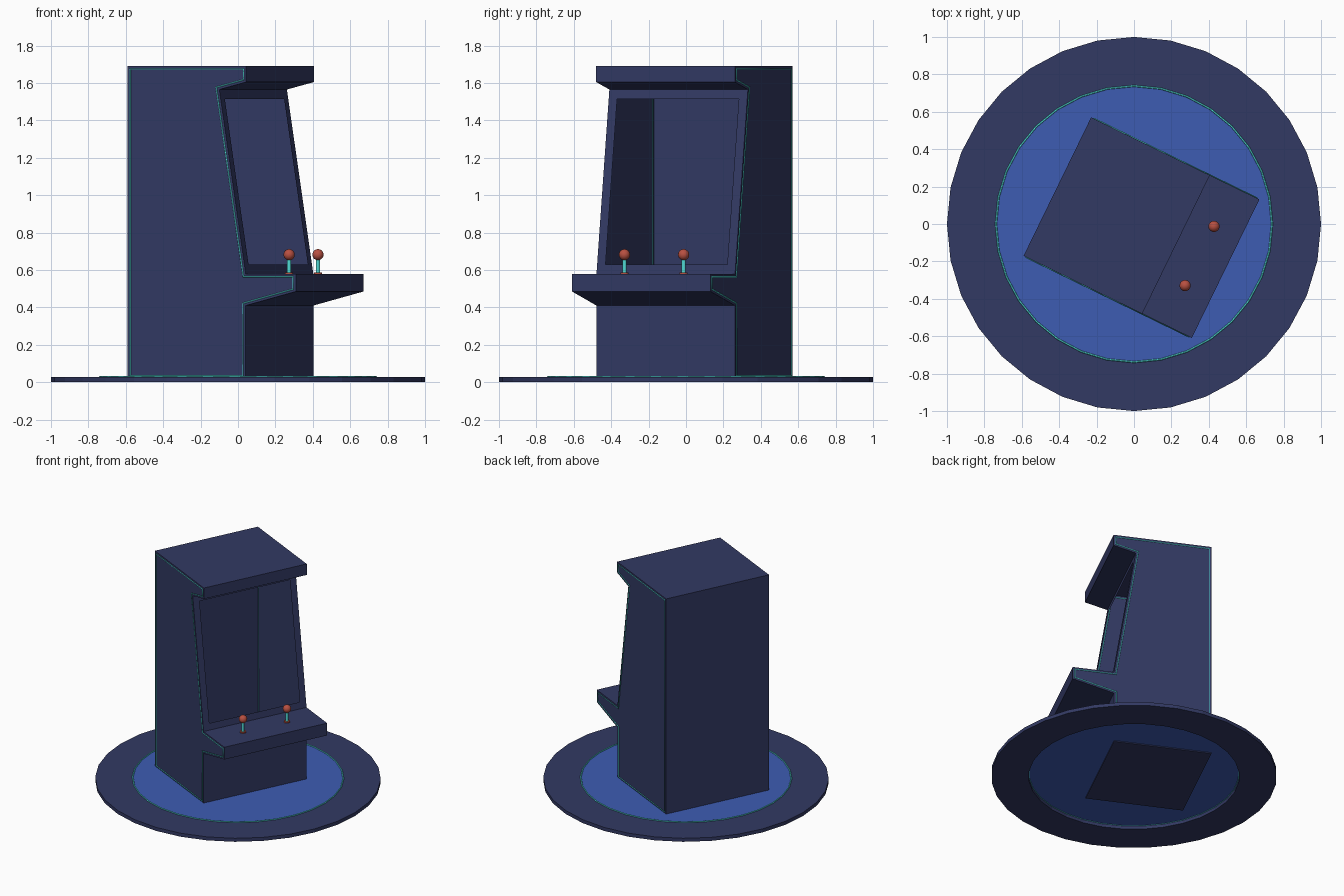
import bpy, bmesh, math
from mathutils import Vector, Matrix

if "Cube" in bpy.data.objects:
    bpy.data.objects.remove(bpy.data.objects["Cube"])

TURN = Matrix.Rotation(math.radians(-26), 4, 'Z')   # cabinet is turned on its base
HALF = 0.412                                        # half cabinet width
RING_R = 0.738


def material(name, rgb):
    m = bpy.data.materials.new(name)
    m.diffuse_color = (*rgb, 1)
    m.use_nodes = True
    m.node_tree.nodes["Principled BSDF"].inputs["Base Color"].default_value = m.diffuse_color
    return m


navy = material("navy", (0.032, 0.041, 0.125))
blue = material("blue", (0.048, 0.107, 0.45))
cyan = material("cyan", (0.08, 0.70, 0.66))
red = material("red", (0.48, 0.08, 0.053))


def add(name, bm, mat, matrix=Matrix(), smooth=False):
    me = bpy.data.meshes.new(name)
    bm.to_mesh(me)
    bm.free()
    me.materials.append(mat)
    for p in me.polygons:
        p.use_smooth = smooth
    ob = bpy.data.objects.new(name, me)
    ob.matrix_world = matrix
    bpy.context.collection.objects.link(ob)
    return ob


def tube(name, points, radius, mat, matrix=Matrix()):
    cu = bpy.data.curves.new(name, 'CURVE')
    cu.dimensions = '3D'
    cu.bevel_depth = radius
    cu.bevel_resolution = 1
    sp = cu.splines.new('POLY')
    sp.points.add(len(points) - 1)
    for p, co in zip(sp.points, points):
        p.co = (*co, 1)
    sp.use_cyclic_u = True
    cu.materials.append(mat)
    ob = bpy.data.objects.new(name, cu)
    ob.matrix_world = matrix
    bpy.context.collection.objects.link(ob)


def circle(r, z, n):
    return [(r * math.cos(2 * math.pi * i / n), r * math.sin(2 * math.pi * i / n), z)
            for i in range(n)]


def inset(points, d):
    # offset a counter-clockwise profile inwards with mitred corners
    out = []
    for i, p in enumerate(points):
        a = (Vector(p) - Vector(points[i - 1])).normalized()
        b = (Vector(points[(i + 1) % len(points)]) - Vector(p)).normalized()
        na, nb = Vector((-a.y, a.x)), Vector((-b.y, b.x))
        out.append(Vector(p) + (na + nb) * (d / (1 + na.dot(nb))))
    return out


# Base ring
N = 32
bm = bmesh.new()
loops = [[bm.verts.new(c) for c in circle(r, z, N)]
         for r, z in ((1, 0), (1, 0.027), (RING_R, 0.027), (RING_R, 0))]
for k in range(4):
    a, b = loops[k], loops[(k + 1) % 4]
    for i in range(N):
        j = (i + 1) % N
        bm.faces.new((a[i], a[j], b[j], b[i]))
bmesh.ops.recalc_face_normals(bm, faces=bm.faces)
add("base_ring", bm, navy)

# Blue floor inside the ring, with its glowing edge
bm = bmesh.new()
bm.faces.new([bm.verts.new(c) for c in circle(RING_R, 0.027, N)])
add("base_floor", bm, blue)
tube("base_light_ring", circle(RING_R, 0.029, N), 0.005, cyan)

# Cabinet: hollow extruded side profile (depth, height) with an open screen window
profile = [(-0.456, 0.02), (0.247, 0.02), (0.247, 0.41), (0.545, 0.485), (0.545, 0.58),
           (0.247, 0.58), (0.09, 1.565), (0.25, 1.605), (0.25, 1.69), (-0.456, 1.69)]
bm = bmesh.new()
left = [bm.verts.new((u, -HALF, z)) for u, z in profile]
right = [bm.verts.new((u, HALF, z)) for u, z in profile]
bm.faces.new(left)
bm.faces.new(right[::-1])
screen = None
for i in range(len(profile)):
    j = (i + 1) % len(profile)
    f = bm.faces.new((left[i], right[i], right[j], left[j]))
    if i == 5:
        screen = f
bmesh.ops.recalc_face_normals(bm, faces=bm.faces)
bmesh.ops.inset_region(bm, faces=[screen], thickness=0.05, use_even_offset=True)
bmesh.ops.delete(bm, geom=[screen], context='FACES')
add("cabinet", bm, navy, TURN)

# Glowing trim along both side panels
for side, v in (("left", -HALF), ("right", HALF)):
    tube(side + "_trim", [(p.x, v, p.y) for p in inset(profile, 0.016)], 0.005, cyan, TURN)

# Joysticks
for side, v in (("left", -0.176), ("right", 0.176)):
    for part, r, z0, z1 in (("collar", 0.022, 0.578, 0.588), ("stick", 0.011, 0.58, 0.665)):
        bm = bmesh.new()
        bmesh.ops.create_cone(bm, cap_ends=True, segments=16, radius1=r, radius2=r, depth=z1 - z0,
                              matrix=Matrix.Translation((0.39, v, (z0 + z1) / 2)))
        add(f"{side}_joystick_{part}", bm, red if part == "collar" else cyan, TURN)
    bm = bmesh.new()
    bmesh.ops.create_uvsphere(bm, u_segments=16, v_segments=10, radius=0.03,
                              matrix=Matrix.Translation((0.39, v, 0.682)))
    add(f"{side}_joystick_ball", bm, red, TURN, True)
